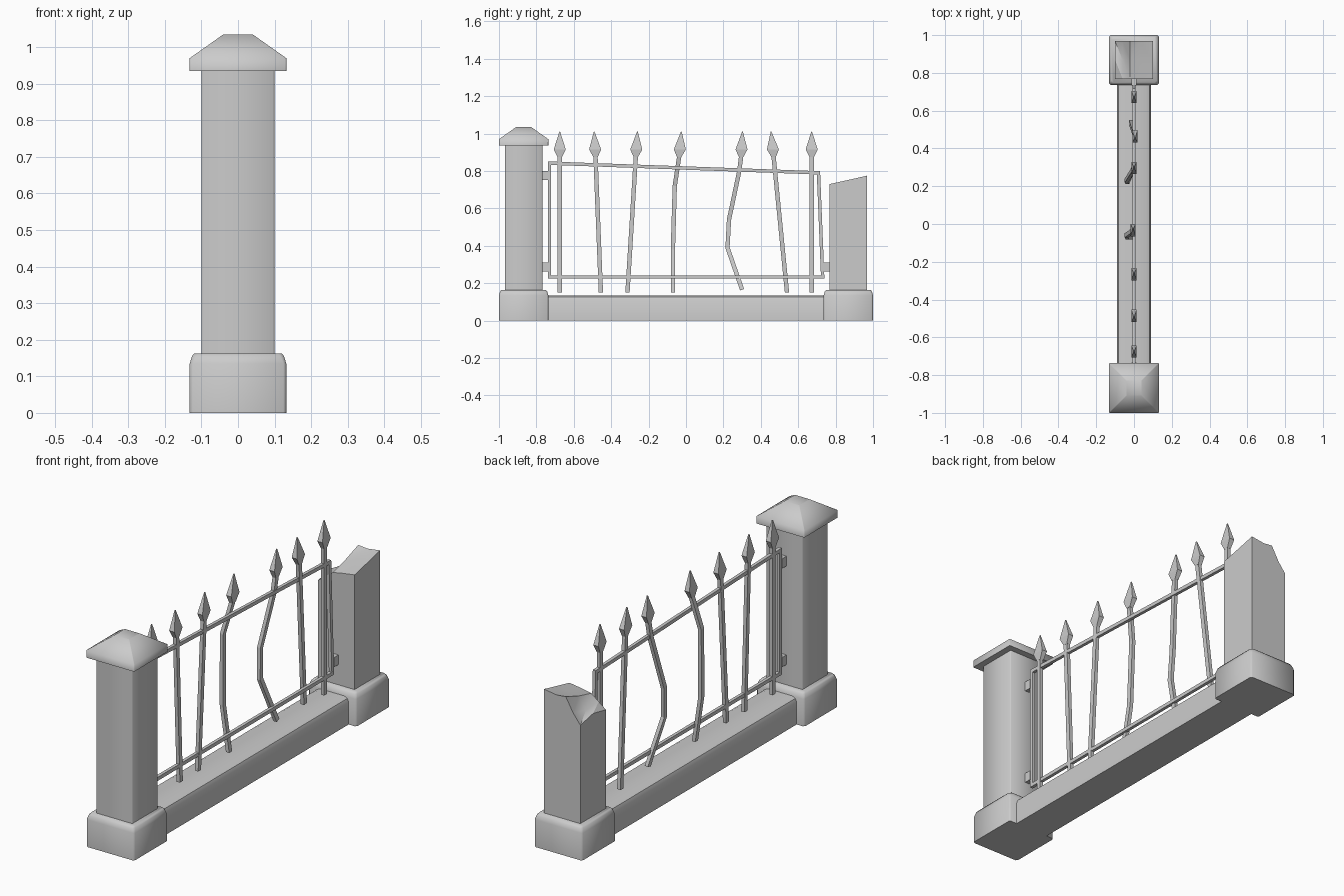
import bpy
import bmesh
import math
from mathutils import Vector

cube = bpy.data.objects.get("Cube")
if cube:
    bpy.data.objects.remove(cube, do_unlink=True)

GREY = (0.6, 0.6, 0.6, 1)
stone = bpy.data.materials.new("plain grey")
stone.use_nodes = True
stone.diffuse_color = GREY
stone.node_tree.nodes["Principled BSDF"].inputs["Base Color"].default_value = GREY


def finish(name, bm, angle=35):
    bmesh.ops.recalc_face_normals(bm, faces=bm.faces[:])
    mesh = bpy.data.meshes.new(name)
    bm.to_mesh(mesh)
    bm.free()
    mesh.materials.append(stone)
    obj = bpy.data.objects.new(name, mesh)
    bpy.context.collection.objects.link(obj)
    bpy.ops.object.select_all(action="DESELECT")
    obj.select_set(True)
    bpy.context.view_layer.objects.active = obj
    if angle:
        bpy.ops.object.shade_smooth_by_angle(angle=math.radians(angle))
    return obj


def loft(bm, rings):
    """Skin a stack of equal-sized rings and close both ends."""
    rings = [[bm.verts.new(p) for p in ring] for ring in rings]
    for a, b in zip(rings, rings[1:]):
        for i in range(len(a)):
            j = (i + 1) % len(a)
            bm.faces.new((a[i], a[j], b[j], b[i]))
    bm.faces.new(rings[0][::-1])
    bm.faces.new(rings[-1])


def block_ring(y, z, hx, hy, c):
    """Rectangle with chamfered corners."""
    pts = []
    for sx, sy in ((1, 1), (-1, 1), (-1, -1), (1, -1)):
        a = (sx * hx, y + sy * (hy - c), z)
        b = (sx * (hx - c), y + sy * hy, z)
        pts += [a, b] if sx == sy else [b, a]
    return pts


def stack(name, y, levels, angle=35):
    """Levels are (z, half width, corner chamfer)."""
    bm = bmesh.new()
    loft(bm, [block_ring(y, z, h, h, c) for z, h, c in levels])
    return finish(name, bm, angle)


def diamond_bar(bm, path, hw, hx):
    """Square bar along a path of (x, y, z), flat ends."""
    path = [Vector(p) for p in path]
    rings = []
    for i, p in enumerate(path):
        d = (path[min(i + 1, len(path) - 1)] - path[max(i - 1, 0)]).normalized()
        side = Vector((1, 0, 0)).cross(d).normalized()
        ex = Vector((hx, 0, 0))
        rings.append([p + side * hw + ex, p - side * hw + ex,
                      p - side * hw - ex, p + side * hw - ex])
    loft(bm, rings)


# Pillar bases
for name, y in (("front_pillar_base", -0.868), ("back_pillar_base", 0.868)):
    stack(name, y, [(0, 0.132, 0.008), (0.135, 0.132, 0.008),
                    (0.155, 0.126, 0.01), (0.163, 0.12, 0.012)], 50)

# Whole pillar with its cap
stack("front_pillar_shaft", -0.868, [(0.15, 0.1, 0.004), (0.94, 0.1, 0.004)], 50)
stack("front_pillar_cap", -0.868, [(0.935, 0.132, 0.003), (0.97, 0.132, 0.003),
                                   (1.035, 0.04, 0.002)], 60)

# Broken pillar: columns of (x, height at near side, middle, far side)
bm = bmesh.new()
columns = [(-0.1, 0.65, 0.67, 0.65), (-0.06, 0.68, 0.675, 0.70),
           (-0.02, 0.71, 0.735, 0.77), (0.03, 0.72, 0.74, 0.765),
           (0.1, 0.73, 0.752, 0.775)]
ys = (0.768, 0.868, 0.968)
loft(bm, [[(x, ys[0], 0.15), (x, ys[2], 0.15), (x, ys[2], c),
           (x, ys[1], b), (x, ys[0], a)] for x, a, b, c in columns])
bmesh.ops.triangulate(bm, faces=[f for f in bm.faces if f.calc_center_median().z > 0.6])
finish("broken_pillar_shaft", bm, 30)

# Low wall between the pillars
bm = bmesh.new()
profile = [(0.09, 0), (0.09, 0.11), (0.083, 0.127), (0.065, 0.135)]
section = profile + [(-x, z) for x, z in reversed(profile)]
loft(bm, [[(x, y, z) for x, z in section] for y in (-0.76, 0.76)])
finish("low_wall", bm, 40)

# Sagging gate frame
rails = {
    "top_rail": [(0, -0.738, 0.842), (0, 0.715, 0.79)],
    "bottom_rail": [(0, -0.738, 0.233), (0, 0.738, 0.233)],
    "front_post": [(0, -0.73, 0.225), (0, -0.73, 0.85)],
    "back_post": [(0, 0.731, 0.225), (0, 0.708, 0.797)],
}
for name, path in rails.items():
    bm = bmesh.new()
    diamond_bar(bm, path, 0.009, 0.008)
    finish(name, bm, 0)

# Hinges
for name, y, z in (("upper_front_hinge", -0.752, 0.775),
                   ("lower_front_hinge", -0.752, 0.287),
                   ("lower_back_hinge", 0.752, 0.287)):
    bm = bmesh.new()
    diamond_bar(bm, [(0, y, z - 0.024), (0, y, z + 0.024)], 0.018, 0.012)
    finish(name, bm, 0)

# Bent pickets, each ending in a flat spearhead
pickets = [
    [(0, -0.675, 0.15), (0, -0.675, 0.88)],
    [(0, -0.455, 0.15), (0, -0.484, 0.88)],
    [(0, -0.313, 0.15), (0, -0.268, 0.88)],
    [(0, -0.07, 0.15), (-0.035, -0.07, 0.38), (-0.04, -0.06, 0.72), (-0.005, -0.036, 0.88)],
    [(0, 0.3, 0.165), (-0.035, 0.222, 0.39), (-0.04, 0.23, 0.54),
     (-0.005, 0.285, 0.8), (0, 0.295, 0.88)],
    [(-0.018, 0.54, 0.15), (0.005, 0.468, 0.88)],
    [(0, 0.672, 0.15), (0, 0.672, 0.88)],
]
tips = [-0.675, -0.491, -0.26, -0.025, 0.302, 0.455, 0.672]
for n, (path, tip) in enumerate(zip(pickets, tips), 1):
    bm = bmesh.new()
    diamond_bar(bm, path, 0.0115, 0.009)
    base = Vector(path[-1])
    end = Vector((base.x, tip, 1.01))
    rings = []
    for t, hw, hx in ((-0.04, 0.012, 0.0095), (0.27, 0.032, 0.014), (1, 0.002, 0.002)):
        c = base.lerp(end, t)
        rings.append([c + Vector((hx * sx, hw * sy, 0))
                      for sx, sy in ((1, 1), (-1, 1), (-1, -1), (1, -1))])
    loft(bm, rings)
    finish("picket_%d" % n, bm, 0)
